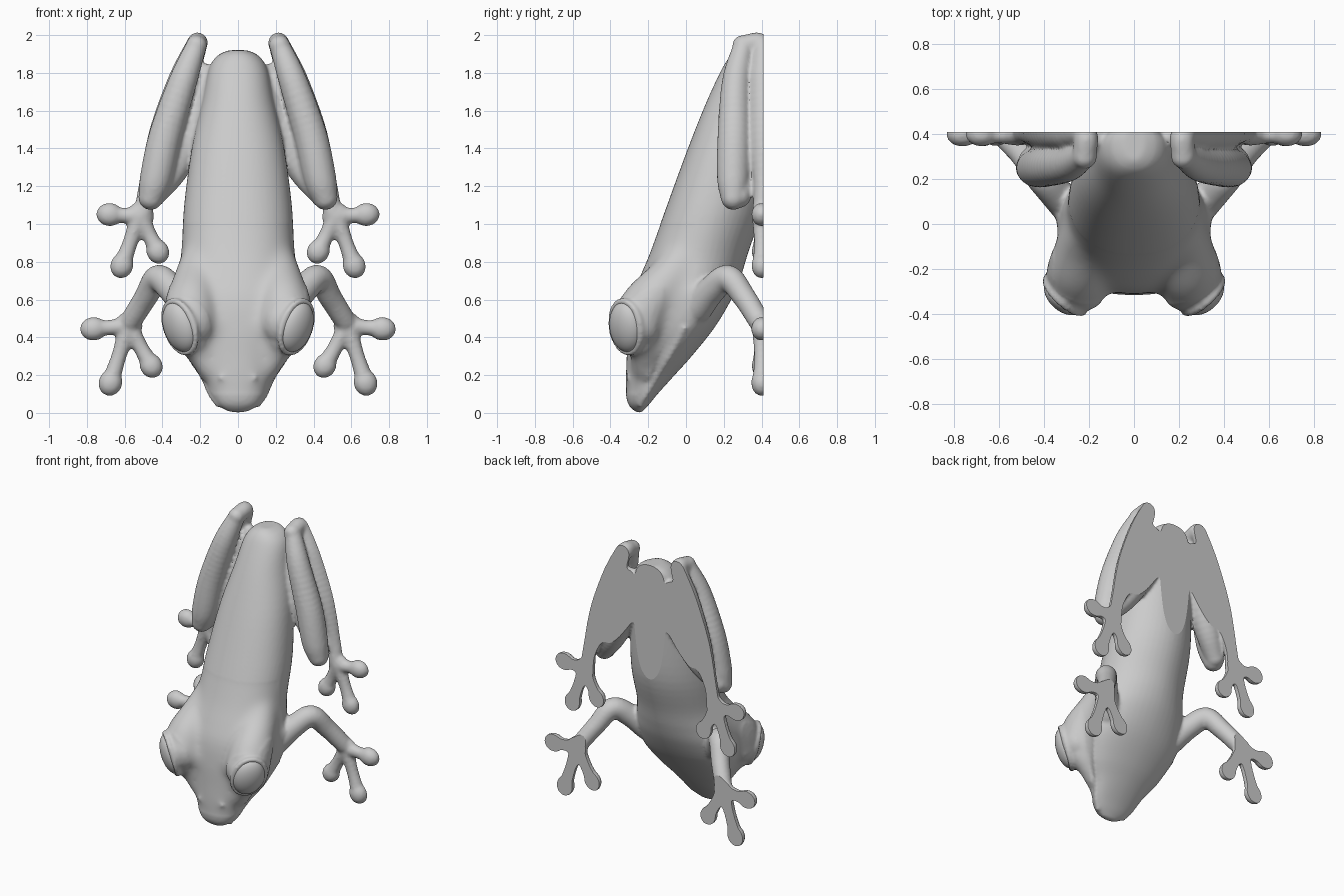
import bpy, bmesh, math
from mathutils import Vector, Matrix

if "Cube" in bpy.data.objects:
    bpy.data.objects.remove(bpy.data.objects["Cube"])

BACK = 0.41  # flat mounting plane behind the frog
EYE = Vector((.308, -.318, .455))
verts, faces = [], []  # raw overlapping skin pieces, fused later


def unit_sphere(sub):
    b = bmesh.new()
    bmesh.ops.create_icosphere(b, subdivisions=sub, radius=1)
    b.verts.index_update()
    data = [v.co.copy() for v in b.verts], [[v.index for v in f.verts] for f in b.faces]
    b.free()
    return data


SPHERE = unit_sphere(3)


def curve(rows, steps):
    """Catmull-Rom interpolation of rows of any width."""
    p = [Vector(r) for r in rows]
    p = [p[0] * 2 - p[1]] + p + [p[-1] * 2 - p[-2]]
    out = []
    for i in range(1, len(p) - 2):
        a, b, c, d = p[i - 1:i + 3]
        for k in range(steps):
            t = k / steps
            out.append(0.5 * (2 * b + (c - a) * t + (2 * a - 5 * b + 4 * c - d) * t * t
                              + (3 * b - a - 3 * c + d) * t ** 3))
    return out + [p[-2]]


def ball(loc, scale, rot=Matrix.Identity(4)):
    m = Matrix.Translation(loc) @ rot @ Matrix.Diagonal((*scale, 1))
    n = len(verts)
    vs, fs = SPHERE
    verts.extend([m @ v for v in vs])
    faces.extend([[i + n for i in f] for f in fs])


def limb(rows, side, steps=6):
    """Rounded limb swept through (x, y, z, radius) rows."""
    for x, y, z, r in curve(rows, steps):
        ball((side * x, y, z), (r, r, r))


def foot(palm, toes, side):
    """Palm with three slim toes ending in round pads."""
    px, pz = palm
    ball((side * px, 0.40, pz), (0.075, 0.05, 0.075))
    for x, z, r in toes:
        mx, mz = px * 0.45 + x * 0.55, pz * 0.45 + z * 0.55
        limb([(px, 0.40, pz, 0.052), (mx, 0.40, mz, 0.041), (x, 0.40, z, 0.05)], side, 5)
        rot = Matrix.Rotation(math.atan2(side * (x - px), z - pz), 4, 'Y')
        ball((side * x, 0.40, z), (r * 0.97, r * 0.85, r * 1.1), rot)


def finish(ob):
    bpy.ops.object.select_all(action='DESELECT')
    bpy.context.view_layer.objects.active = ob
    ob.select_set(True)
    bpy.ops.object.shade_smooth_by_angle(angle=math.radians(40))


def new_object(name, me):
    ob = bpy.data.objects.new(name, me)
    bpy.context.collection.objects.link(ob)
    return ob


# Head and torso: z, front y, rear y, y of widest point, half width
torso = [
    (.002, -.255, -.235, -.245, .02), (.012, -.275, -.225, -.245, .06), (.045, -.305, -.195, -.23, .11),
    (.10, -.318, -.15, -.20, .148),
    (.20, -.32, -.06, -.14, .195), (.30, -.315, .03, -.08, .26), (.45, -.31, .15, .00, .325),
    (.60, -.29, .24, .02, .345), (.72, -.245, .29, .03, .325), (.85, -.19, .33, .06, .30),
    (1.1, -.10, .41, .14, .285), (1.4, .01, .44, .22, .245), (1.65, .11, .45, .30, .19),
    (1.82, .19, .45, .34, .155), (1.89, .235, .45, .36, .11), (1.92, .28, .43, .37, .05)]
N = 48
sections = curve(torso, 5)
for z, yf, yr, ym, w in sections:
    for i in range(N):
        a = 2 * math.pi * i / N
        c, s = math.cos(a), math.sin(a)
        e = 0.9 if s < 0 else 1.05
        depth = ym - yf if s < 0 else yr - ym
        verts.append(Vector((w * math.copysign(abs(c) ** e, c),
                             ym + depth * math.copysign(abs(s) ** e, s), z)))
for r in range(len(sections) - 1):
    for i in range(N):
        j = (i + 1) % N
        faces.append([r * N + i, r * N + j, r * N + N + j, r * N + N + i])
faces.append(list(range(N))[::-1])
faces.append(list(range((len(sections) - 1) * N, len(sections) * N)))

for s in (-1, 1):
    # Upper lip along the mouth line, and nostril
    limb([(w - .006, ym - .01, z, .018) for z, yf, yr, ym, w in torso[2:7]], s, 9)
    ball((s * .085, -.298, .185), (.02, .02, .016))

    # Eye socket bulge blending into brow, snout and neck
    limb([(.25, -.25, .48, .145), (.245, -.20, .58, .14), (.22, -.09, .70, .125), (.19, -.01, .82, .11)], s, 5)
    limb([(.25, -.25, .47, .135), (.185, -.215, .47, .12), (.13, -.185, .46, .125)], s, 4)
    limb([(.245, -.25, .44, .12), (.20, -.215, .34, .09), (.14, -.21, .24, .08)], s, 4)

    # Eyelid rim
    n = Vector((s * .68, -.68, -.25)).normalized()
    side = Vector((s * .7, .7, 0))
    up = (Vector((0, 0, 1)) - n * n.z + side * 0.2).normalized()
    side = (side - up * side.dot(up) - n * side.dot(n)).normalized()
    eye = Vector((s * EYE.x, EYE.y, EYE.z))
    for k in range(40):
        a = 2 * math.pi * k / 40
        ball(eye + side * (.108 * math.cos(a)) + up * (.142 * math.sin(a)), (.018,) * 3)

    # Eyeball
    eb = bmesh.new()
    rot = Matrix((side, up, n)).transposed().to_4x4()
    bmesh.ops.create_uvsphere(eb, u_segments=40, v_segments=24, radius=1,
                              matrix=Matrix.Translation(eye) @ rot @ Matrix.Diagonal((.104, .138, .066, 1)))
    bmesh.ops.recalc_face_normals(eb, faces=eb.faces)
    me = bpy.data.meshes.new("eyeball")
    eb.to_mesh(me)
    eb.free()
    finish(new_object("eyeball_right" if s > 0 else "eyeball_left", me))

    # Hind leg: hip, thigh, shin, folded ankle, foot
    limb([(.17, .39, 1.80, .05), (.21, .39, 1.70, .085), (.28, .39, 1.50, .085)], s)
    limb([(.10, .37, 1.72, .10), (.23, .36, 1.50, .10), (.345, .33, 1.29, .083),
          (.45, .28, 1.15, .065)], s)
    limb([(.462, .25, 1.14, .066), (.432, .25, 1.25, .087), (.383, .255, 1.47, .089),
          (.293, .265, 1.75, .076), (.22, .305, 1.945, .055)], s, 8)
    limb([(.22, .30, 1.945, .055), (.22, .40, 1.945, .057), (.295, .41, 1.75, .08),
          (.385, .42, 1.47, .09), (.475, .41, 1.20, .052), (.50, .40, 1.06, .05)], s, 8)
    foot((.52, 1.04), [(.68, 1.05, .064), (.615, .78, .063), (.425, .855, .062)], s)

    # Foreleg: upper arm, forearm, hand
    limb([(.27, .06, .56, .085), (.35, .14, .655, .075), (.425, .225, .712, .071),
          (.49, .31, .61, .062), (.565, .385, .49, .058)], s)
    foot((.58, .46), [(.765, .445, .065), (.675, .16, .065), (.46, .25, .062)], s)

# Fuse everything into one smooth skin
me = bpy.data.meshes.new("raw_frog")
me.from_pydata(verts, [], faces)
raw = new_object("raw_frog", me)
mod = raw.modifiers.new("fuse", 'REMESH')
mod.mode = 'VOXEL'
mod.voxel_size = 0.0115
mod = raw.modifiers.new("soften", 'SMOOTH')
mod.factor = 0.5
mod.iterations = 4
deps = bpy.context.evaluated_depsgraph_get()
fused = bpy.data.meshes.new_from_object(raw.evaluated_get(deps))
bpy.data.objects.remove(raw)

# Melt the socket bulges into the head, keeping eyelids and lips crisp
bm = bmesh.new()
bm.from_mesh(fused)
head = [v for v in bm.verts if .1 < v.co.z < 1.0 and abs(v.co.x) < .36
        and v.co.y < min(-.31 + .55 * v.co.z, .05)
        and (Vector((abs(v.co.x), v.co.y, v.co.z)) - EYE).length > .165
        and (Vector((abs(v.co.x), v.co.y, v.co.z)) - Vector((.085, -.31, .185))).length > .03]
for _ in range(40):
    bmesh.ops.smooth_vert(bm, verts=head, factor=0.5, use_axis_x=True, use_axis_y=True, use_axis_z=True)

# Slice the back flat and cap it
cut = bmesh.ops.bisect_plane(bm, geom=bm.verts[:] + bm.edges[:] + bm.faces[:], dist=1e-5,
                             plane_co=(0, BACK, 0), plane_no=(0, 1, 0), clear_outer=True)
edges = [e for e in cut["geom_cut"] if isinstance(e, bmesh.types.BMEdge) and e.is_boundary]
bmesh.ops.triangle_fill(bm, edges=edges, use_beauty=False, normal=(0, 1, 0))
bmesh.ops.recalc_face_normals(bm, faces=bm.faces)
bm.to_mesh(fused)
bm.free()
body = new_object("frog_body", fused)
finish(body)
for p in fused.polygons:  # keep the cap flat
    if p.center.y > BACK - 1e-4:
        p.use_smooth = False
